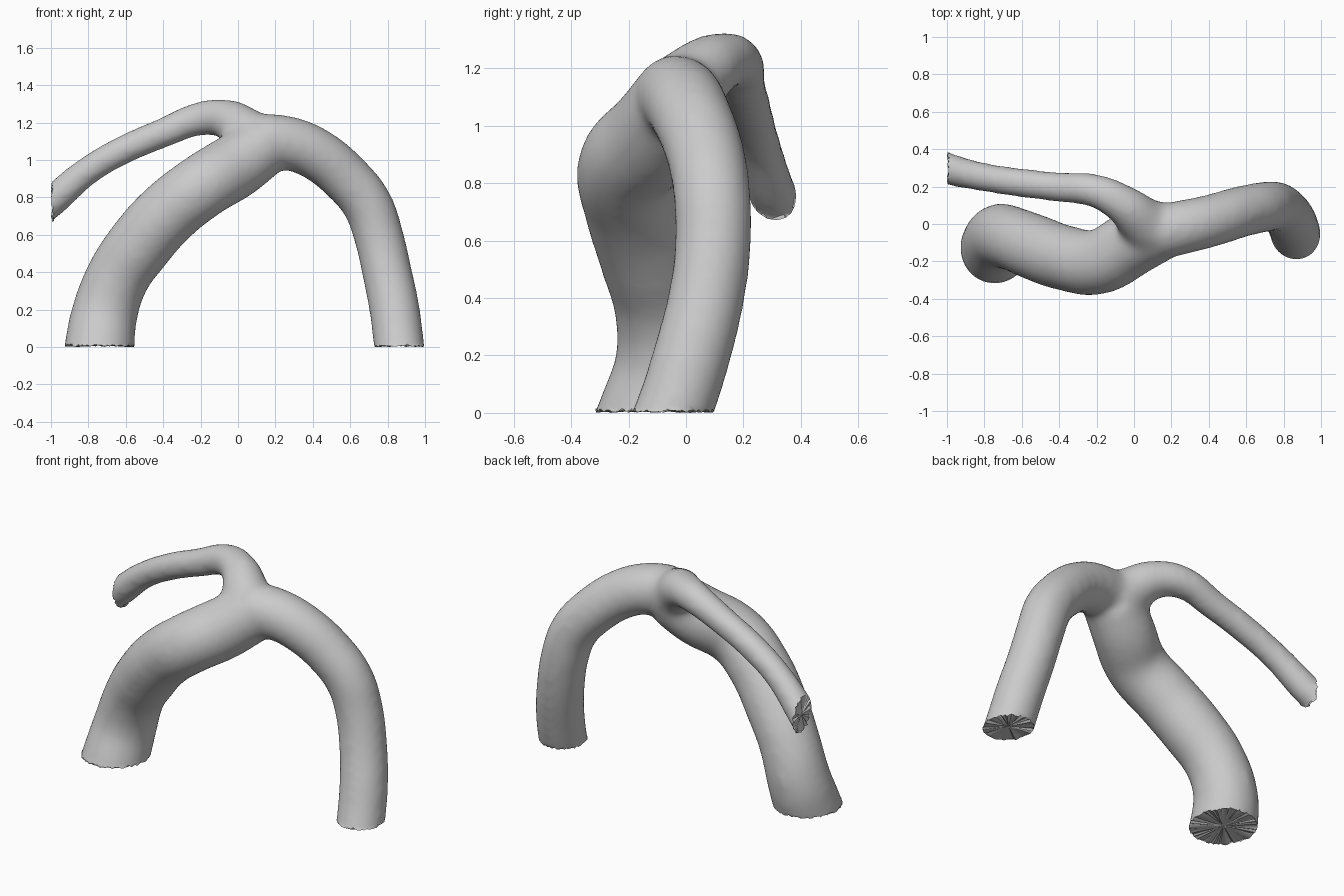
import bpy, bmesh, random
from mathutils import Vector

random.seed(4)
if "Cube" in bpy.data.objects:
    bpy.data.objects.remove(bpy.data.objects["Cube"])

grey = bpy.data.materials.new("plain grey")
grey.use_nodes = True
grey.diffuse_color = (0.6, 0.6, 0.6, 1)
grey.node_tree.nodes["Principled BSDF"].inputs["Base Color"].default_value = (0.6, 0.6, 0.6, 1)

# Centre lines: x, y, z, radius; the free ends run past the cut planes
TRUNK = [(-.75, -.17, -.15, .195), (-.74, -.118, 0, .19), (-.715, -.07, .17, .18), (-.645, -.08, .37, .173),
         (-.53, -.125, .54, .178), (-.375, -.18, .715, .177), (-.19, -.203, .86, .176),
         (-.01, -.105, .97, .177), (.13, -.04, 1.07, .165)]
ARM = [(.88, -.11, -.15, .137), (.862, -.045, 0, .137), (.837, .02, .2, .137), (.797, .07, .4, .135),
       (.75, .095, .6, .135), (.69, .09, .765, .137), (.57, .065, .91, .139),
       (.42, .02, 1.03, .142), (.27, -.015, 1.09, .146), (.12, -.045, 1.10, .15)]
TWIG = [(-1.15, .35, .66, .087), (-1, .297, .775, .087), (-.8, .25, .945, .079), (-.6, .22, 1.06, .08),
        (-.4, .197, 1.145, .082), (-.2, .175, 1.222, .092), (-.06, .105, 1.218, .108),
        (.04, .02, 1.15, .135), (.11, -.04, 1.07, .16)]


def tube(name, points):
    """Round tube of varying radius along a smooth path."""
    curve = bpy.data.curves.new(name, "CURVE")
    curve.dimensions = "3D"
    curve.bevel_depth = 1
    curve.bevel_resolution = 6
    curve.use_fill_caps = True
    spline = curve.splines.new("BEZIER")
    spline.resolution_u = 8
    spline.radius_interpolation = "CARDINAL"
    spline.bezier_points.add(len(points) - 1)
    for p, (x, y, z, r) in zip(spline.bezier_points, points):
        p.co = (x, y, z)
        p.radius = r
        p.handle_left_type = p.handle_right_type = "AUTO"
    ob = bpy.data.objects.new(name, curve)
    bpy.context.collection.objects.link(ob)
    return ob


def evaluated_mesh(ob):
    deps = bpy.context.evaluated_depsgraph_get()
    return bpy.data.meshes.new_from_object(ob.evaluated_get(deps), depsgraph=deps)


# Gather the three tubes into one mesh
bm = bmesh.new()
for name, points in (("trunk", TRUNK), ("arm", ARM), ("twig", TWIG)):
    ob = tube(name, points)
    bm.from_mesh(evaluated_mesh(ob))
    bpy.data.objects.remove(ob)
bmesh.ops.remove_doubles(bm, verts=bm.verts, dist=0.0001)
bmesh.ops.recalc_face_normals(bm, faces=bm.faces)
mesh = bpy.data.meshes.new("branching_tube")
bm.to_mesh(mesh)
bm.free()
body = bpy.data.objects.new("branching_tube", mesh)
bpy.context.collection.objects.link(body)

# Fuse and soften the joints
remesh = body.modifiers.new("fuse", "REMESH")
remesh.mode = "VOXEL"
remesh.voxel_size = 0.018
soften = body.modifiers.new("soften", "SMOOTH")
soften.factor = 0.5
soften.iterations = 24
fused = evaluated_mesh(body)
body.modifiers.clear()

# Cut the ends, then close each with a ragged fan
bm = bmesh.new()
bm.from_mesh(fused)
for spot, out in ((Vector((0, 0, 0)), Vector((0, 0, -1))), (Vector((-1, 0, 0)), Vector((-1, 0, 0)))):
    cut = bmesh.ops.bisect_plane(bm, geom=bm.verts[:] + bm.edges[:] + bm.faces[:], dist=0.002,
                                 plane_co=spot, plane_no=out, clear_outer=True)
    rim = [e for e in cut["geom_cut"] if isinstance(e, bmesh.types.BMEdge) and e.is_boundary]
    caps = bmesh.ops.holes_fill(bm, edges=rim, sides=0)["faces"]
    for v in {v for e in rim for v in e.verts}:
        v.co -= out * random.uniform(0, 0.016)
    fan = bmesh.ops.poke(bm, faces=caps)
    for v in fan["verts"]:
        v.co -= out * 0.004
bmesh.ops.recalc_face_normals(bm, faces=bm.faces)
bm.to_mesh(mesh)
bm.free()
mesh.materials.clear()
mesh.materials.append(grey)
for p in mesh.polygons:
    p.material_index = 0

bpy.ops.object.select_all(action="DESELECT")
body.select_set(True)
bpy.context.view_layer.objects.active = body
bpy.ops.object.shade_smooth_by_angle(angle=0.7)
